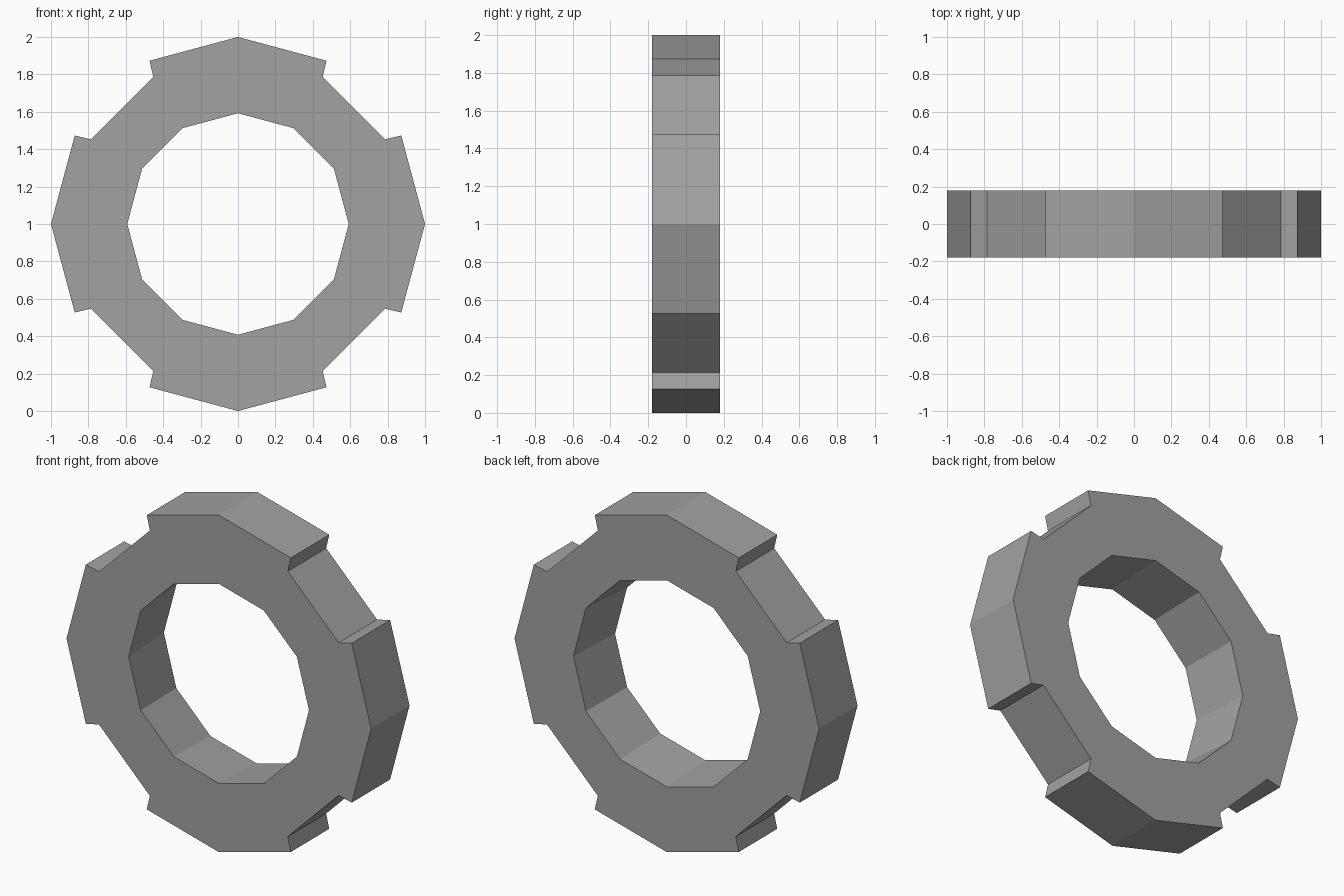
import bpy
import math

cube = bpy.data.objects.get("Cube")
if cube:
    bpy.data.objects.remove(cube, do_unlink=True)

HALF_DEPTH = 0.18
FRONT_HOLE, BACK_HOLE = 0.592, 0.613  # the bore widens slightly to the back

# Plain grey metal
grey = bpy.data.materials.new("grey metal")
grey.use_nodes = True
colour = (0.36, 0.36, 0.36, 1)
grey.diffuse_color = colour
grey.node_tree.nodes["Principled BSDF"].inputs["Base Color"].default_value = colour


def rotate(point, quarter):
    """Turn a point by quarter turns, clockwise."""
    x, z = point
    for _ in range(quarter):
        x, z = z, -x
    return x, z


# Outer rim: one quarter has a peak, a notch step, a flat and a second step
quarter_rim = [(0, 1), (0.473, 0.873), (0.453, 0.787), (0.787, 0.453), (0.873, 0.473)]
rim = [rotate(p, q) for q in range(4) for p in quarter_rim]
SIDES = 12


def bore(radius):
    angles = [math.tau * i / SIDES for i in range(SIDES)]
    return [(radius * math.sin(a), radius * math.cos(a)) for a in angles]


# Rings of vertices: front rim, back rim, front bore, back bore
verts, starts = [], []
for ring, y in ((rim, -HALF_DEPTH), (rim, HALF_DEPTH),
                (bore(FRONT_HOLE), -HALF_DEPTH), (bore(BACK_HOLE), HALF_DEPTH)):
    starts.append(len(verts))
    verts += [(x, y, z + 1) for x, z in ring]
front_rim, back_rim, front_bore, back_bore = starts
faces = []


def wall(a, b, count, flip):
    """Join two rings with a band of quads."""
    for i in range(count):
        j = (i + 1) % count
        quad = (a + i, b + i, b + j, a + j)
        faces.append(quad[::-1] if flip else quad)


def cap(outer, inner, flip):
    """Fill the flat face quarter by quarter between rim and bore."""
    step_out, step_in = len(quarter_rim), SIDES // 4
    for q in range(4):
        out = [outer + (q * step_out + k) % len(rim) for k in range(step_out + 1)]
        inn = [inner + (q * step_in + k) % SIDES for k in range(step_in + 1)]
        # a peak wedge, the notched middle, and the other peak wedge
        for face in ([out[0], out[1], out[2], inn[1], inn[0]],
                     [out[2], out[3], inn[2], inn[1]],
                     [out[3], out[4], out[5], inn[3], inn[2]]):
            faces.append(face[::-1] if flip else face)


wall(front_rim, back_rim, len(rim), True)
wall(front_bore, back_bore, SIDES, False)
cap(front_rim, front_bore, False)
cap(back_rim, back_bore, True)

mesh = bpy.data.meshes.new("notched_ring")
mesh.from_pydata(verts, [], faces)
mesh.materials.append(grey)
mesh.validate()

# Make every face point outwards
import bmesh
bm = bmesh.new()
bm.from_mesh(mesh)
bmesh.ops.recalc_face_normals(bm, faces=bm.faces)
bm.to_mesh(mesh)
bm.free()

ring_object = bpy.data.objects.new("notched_ring", mesh)
bpy.context.collection.objects.link(ring_object)
